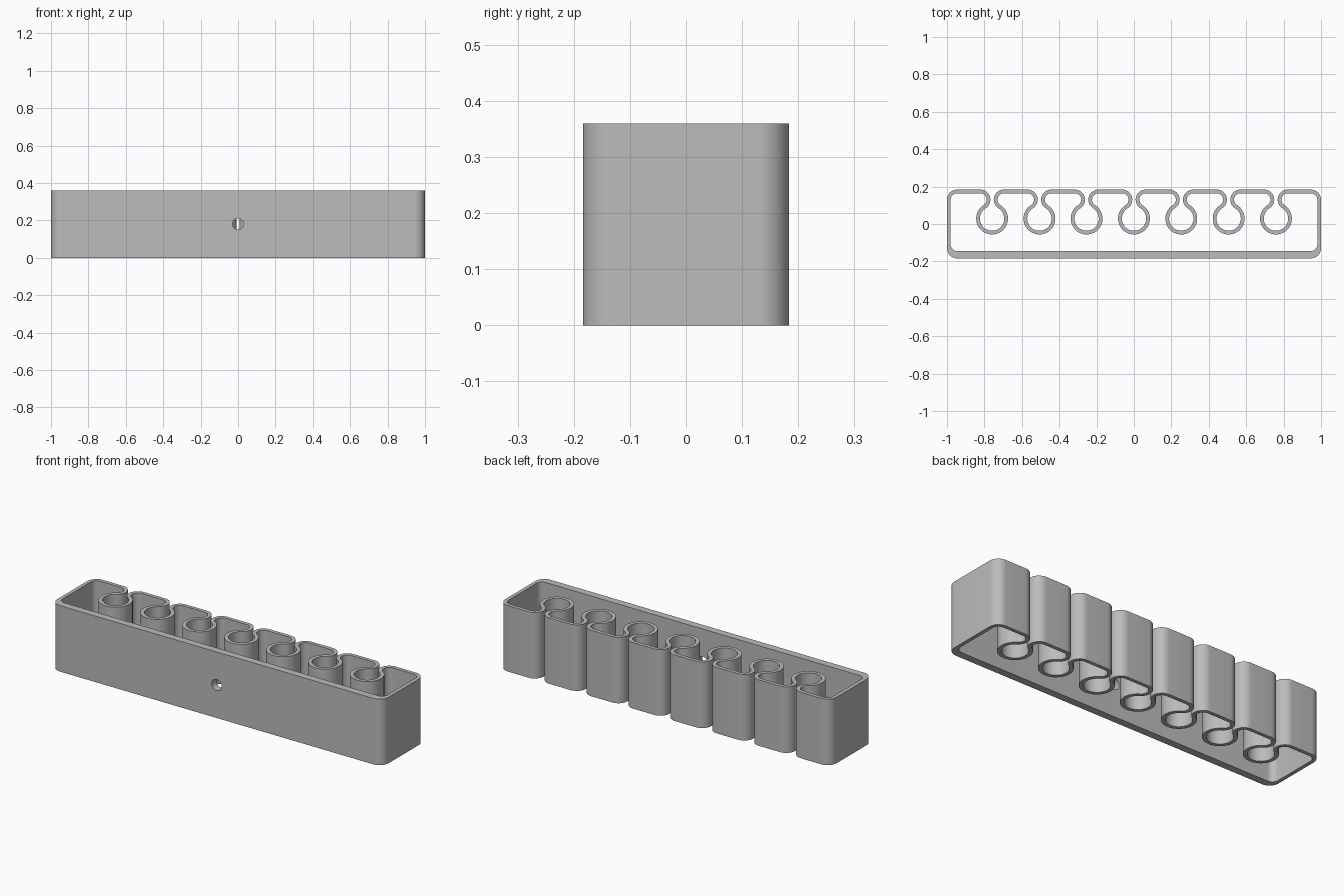
import bpy, bmesh
from math import radians, degrees, cos, sin, sqrt, atan2, pi
from mathutils import Matrix

HALF_X, HALF_Y, HEIGHT = 1.0, 0.184, 0.36
WALL, FRONT_WALL = 0.02, 0.04
SLOTS, PITCH = 7, 0.253
RING_Y, RING_R, GAP = 0.029, 0.065, 0.009   # socket centre, bore, half the mouth width

# Lip radius that makes each lip run smoothly into its socket
h = HALF_Y - RING_Y
p = h + RING_R - GAP
LIP_R = p - sqrt(p * p - (GAP ** 2 + h ** 2 - RING_R ** 2))
LIP_X, LIP_Y = GAP + LIP_R, HALF_Y - LIP_R
TURN = degrees(atan2(LIP_Y - RING_Y, LIP_X))

cube = bpy.data.objects.get("Cube")
if cube:
    bpy.data.objects.remove(cube, do_unlink=True)

grey = bpy.data.materials.new("plain_grey")
grey.use_nodes = True
colour = (0.5, 0.5, 0.5, 1)
grey.diffuse_color = colour
grey.node_tree.nodes["Principled BSDF"].inputs["Base Color"].default_value = colour

outer, inner = [], []


def arc(x, y, start, end, r_out, r_in, steps, shift=0):
    """Add matching arcs to the outside and the inside of the wall."""
    for i in range(steps + 1):
        a = radians(start + (end - start) * i / steps)
        outer.append((x + r_out * cos(a), y + r_out * sin(a)))
        inner.append((x + r_in * cos(a), y + shift + r_in * sin(a)))


# Wall outline: front corners, back corner, the row of sockets, last corner
cx, lip_in = HALF_X - LIP_R, LIP_R - WALL
arc(-cx, -LIP_Y, 180, 270, LIP_R, lip_in, 12, FRONT_WALL - WALL)
arc(cx, -LIP_Y, 270, 360, LIP_R, lip_in, 12, FRONT_WALL - WALL)
arc(cx, LIP_Y, 0, 90, LIP_R, lip_in, 12)
for i in range(SLOTS):
    x = PITCH * ((SLOTS - 1) / 2 - i)
    arc(x + LIP_X, LIP_Y, 90, 180 + TURN, LIP_R, lip_in, 18)
    arc(x, RING_Y, TURN, -180 - TURN, RING_R, RING_R + WALL, 48)
    arc(x - LIP_X, LIP_Y, -TURN, 90, LIP_R, lip_in, 18)
arc(-cx, LIP_Y, 90, 180, LIP_R, lip_in, 12)

# Holder body: the wall band raised to full height
bm = bmesh.new()
rows = [[bm.verts.new((x, y, 0)) for x, y in loop] for loop in (outer, inner)]
n = len(outer)
for i in range(n):
    j = (i + 1) % n
    bm.faces.new((rows[0][i], rows[0][j], rows[1][j], rows[1][i]))
bmesh.ops.remove_doubles(bm, verts=bm.verts, dist=1e-5)
raised = bmesh.ops.extrude_face_region(bm, geom=bm.faces[:])["geom"]
bmesh.ops.translate(bm, vec=(0, 0, HEIGHT),
                    verts=[v for v in raised if isinstance(v, bmesh.types.BMVert)])
bmesh.ops.recalc_face_normals(bm, faces=bm.faces)
mesh = bpy.data.meshes.new("holder_body")
bm.to_mesh(mesh)
bm.free()
body = bpy.data.objects.new("holder_body", mesh)
bpy.context.collection.objects.link(body)
mesh.materials.append(grey)

# Screw hole through the front wall and the front of the middle socket
bm = bmesh.new()
bmesh.ops.create_cone(bm, cap_ends=True, segments=32, radius1=0.03, radius2=0.03, depth=0.3,
                      matrix=Matrix.Translation((0, -0.13, HEIGHT / 2)) @ Matrix.Rotation(pi / 2, 4, 'X'))
cut_mesh = bpy.data.meshes.new("screw_hole_cutter")
bm.to_mesh(cut_mesh)
bm.free()
cut_mesh.materials.append(grey)
cutter = bpy.data.objects.new("screw_hole_cutter", cut_mesh)
bpy.context.collection.objects.link(cutter)
cutter.hide_render = True

cut = body.modifiers.new("screw_hole", 'BOOLEAN')
cut.operation, cut.solver, cut.object = 'DIFFERENCE', 'EXACT', cutter
bpy.ops.object.select_all(action='DESELECT')
body.select_set(True)
bpy.context.view_layer.objects.active = body
bpy.ops.object.modifier_apply(modifier=cut.name)
bpy.data.objects.remove(cutter, do_unlink=True)
bpy.ops.object.shade_smooth_by_angle(angle=radians(30))
